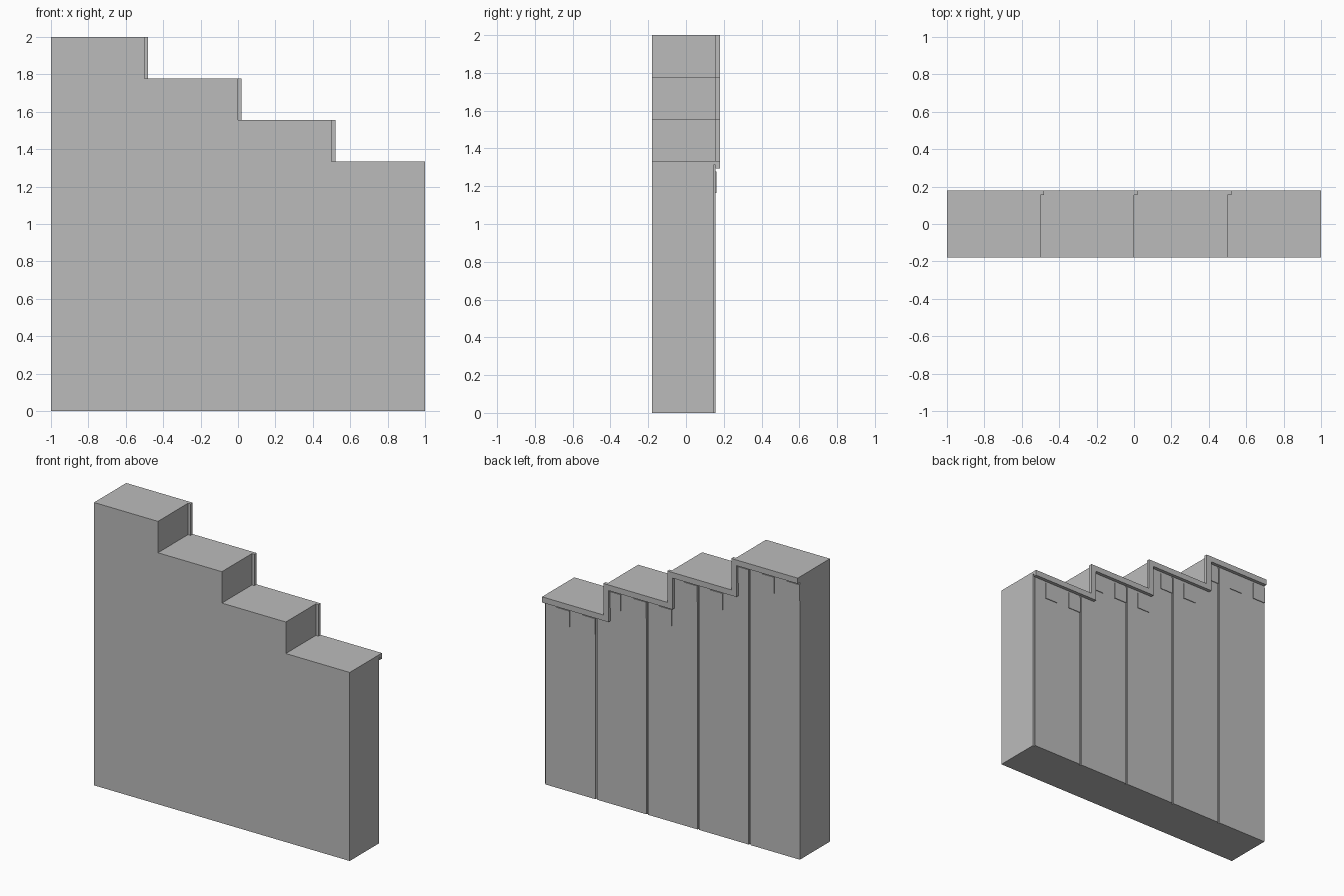
import bpy, bmesh

if "Cube" in bpy.data.objects:
    bpy.data.objects.remove(bpy.data.objects["Cube"])

FRONT, WALL_BACK, TRIM_BACK = -0.18, 0.156, 0.18
STEP_W = 0.5
TOPS = [2.0, 1.778, 1.556, 1.333]          # step heights from left to right

grey = bpy.data.materials.new("plain grey")
grey.diffuse_color = (0.5, 0.5, 0.5, 1)
grey.use_nodes = True
grey.node_tree.nodes["Principled BSDF"].inputs["Base Color"].default_value = grey.diffuse_color


def make(name, bm):
    bmesh.ops.recalc_face_normals(bm, faces=bm.faces)
    me = bpy.data.meshes.new(name)
    bm.to_mesh(me)
    bm.free()
    me.materials.append(grey)
    ob = bpy.data.objects.new(name, me)
    bpy.context.collection.objects.link(ob)
    return ob


def extrude_profile(name, pts, y0, y1):
    """Extrude an x/z outline from y0 to y1."""
    bm = bmesh.new()
    face = bm.faces.new([bm.verts.new((x, y0, z)) for x, z in pts])
    ext = bmesh.ops.extrude_face_region(bm, geom=[face])["geom"]
    bmesh.ops.translate(bm, vec=(0, y1 - y0, 0),
                        verts=[v for v in ext if isinstance(v, bmesh.types.BMVert)])
    return make(name, bm)


def boxes(name, specs):
    """One object from (x0, x1, y0, y1, z0, z1) boxes."""
    bm = bmesh.new()
    for x0, x1, y0, y1, z0, z1 in specs:
        vs = bmesh.ops.create_cube(bm, size=1)["verts"]
        for v in vs:
            v.co = (x1 if v.co.x > 0 else x0,
                    y1 if v.co.y > 0 else y0,
                    z1 if v.co.z > 0 else z0)
    return make(name, bm)


def step_line(dx, dz):
    """Stair outline, left to right, with risers moved by dx and treads by dz."""
    pts = []
    for i, top in enumerate(TOPS):
        x0 = -1 + i * STEP_W
        x1 = x0 + STEP_W
        pts.append((x0 + (dx if i else 0), top + dz))
        pts.append((x1 + (dx if i < 3 else 0), top + dz))
    return pts


def top_at(x):
    return TOPS[min(3, int((x + 1) / STEP_W))]


# Stepped wall
wall = extrude_profile("stepped_wall", step_line(0, 0) + [(1, 0), (-1, 0)],
                       FRONT, WALL_BACK)

# Panel grooves down the back of the wall
edges = [-0.6, -0.2, 0.2, 0.6, 1.0]
cutter = boxes("groove_cutter", [
    (e - 0.012, e if e < 1 else 1.05, WALL_BACK - 0.01, WALL_BACK + 0.05,
     -0.1, top_at(e - 0.01) - 0.02) for e in edges])
cutter.hide_render = True
mod = wall.modifiers.new("grooves", "BOOLEAN")
mod.operation = "DIFFERENCE"
mod.solver = "EXACT"
mod.object = cutter
bpy.context.view_layer.objects.active = wall
bpy.ops.object.modifier_apply(modifier=mod.name)
bpy.data.objects.remove(cutter)

# Coping trim that follows the steps along the back edge
extrude_profile("coping_trim", step_line(0.02, 0) + step_line(-0.02, -0.04)[::-1],
                WALL_BACK, TRIM_BACK)

# Row of thin raised blocks under the trim
blocks = []
for i in range(10):
    x0 = -1 + 0.2 * i
    top = top_at(x0 + 0.05)
    blocks.append((x0, x0 + 0.1, WALL_BACK - 0.005, WALL_BACK + 0.005,
                   top - 0.17, top - 0.055))
boxes("raised_blocks", blocks)
